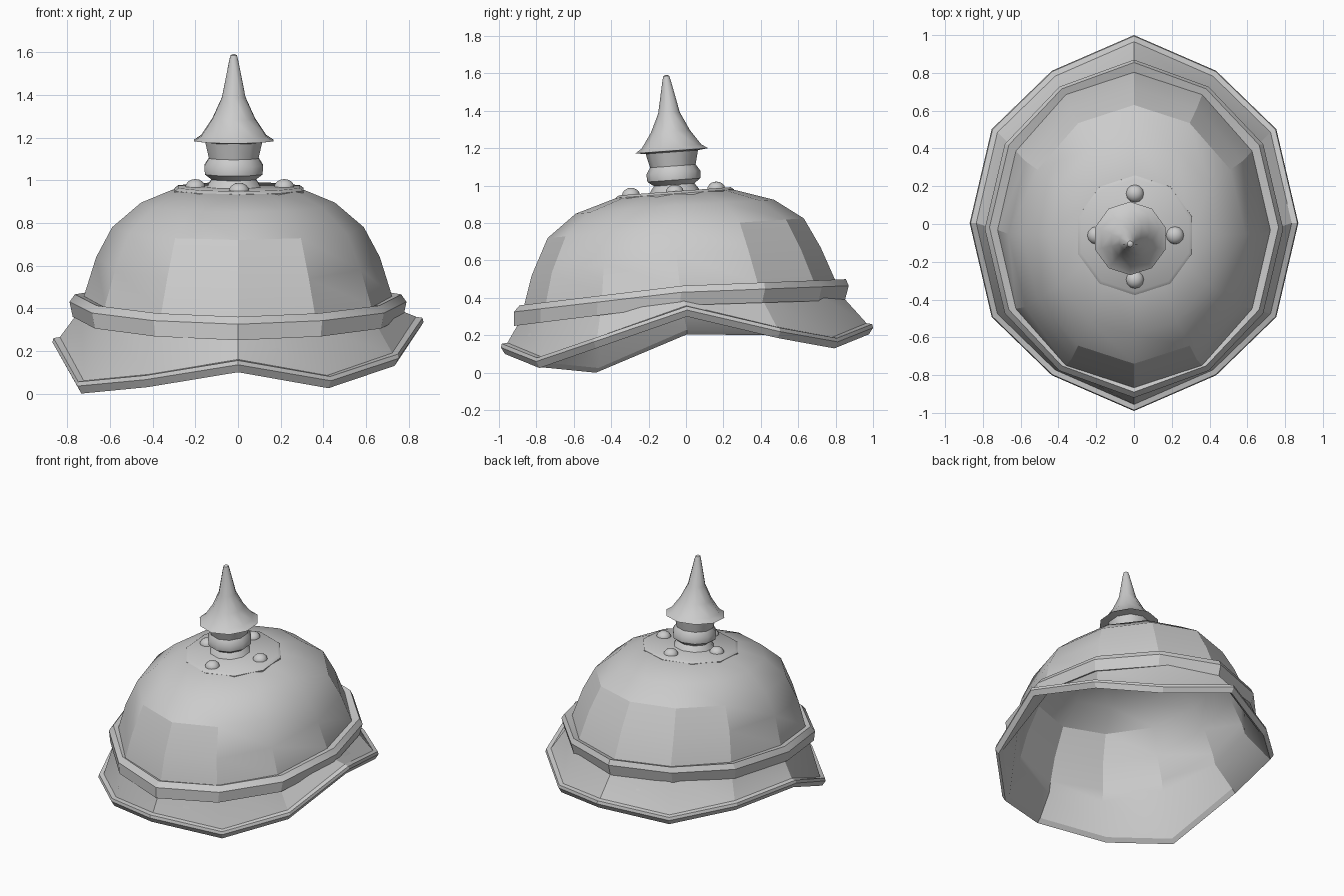
import bpy, bmesh, math
from mathutils import Matrix

if "Cube" in bpy.data.objects:
    bpy.data.objects.remove(bpy.data.objects["Cube"])

N = 12


def ring(rx, yf, yb, zf, zs, zb, k=0.86):
    """Twelve-sided oval ring; z runs from front through sides to back."""
    yc = (yf + yb) / 2
    pts = []
    for i in range(N):
        a = 2 * math.pi * i / N
        c = math.cos(a)                      # 1 at the front, -1 at the back
        f = abs(c) * (k / 0.866 if 0.8 < abs(c) < 0.9 else 1)
        y = yc + f * ((yf - yc) if c > 0 else (yb - yc))
        z = zs + f * ((zf - zs) if c > 0 else (zb - zs))
        pts.append((rx * math.sin(a), y, z))
    return pts


def loft(name, rings, cap_start=False, cap_end=False, closed=False, angle=25):
    bm = bmesh.new()
    rows = [[bm.verts.new(p) for p in r] for r in rings]
    pairs = list(zip(rows, rows[1:]))
    if closed:
        pairs.append((rows[-1], rows[0]))
    for a, b in pairs:
        n = len(a)
        for i in range(n):
            j = (i + 1) % n
            bm.faces.new((a[i], a[j], b[j], b[i]))
    if cap_start:
        bm.faces.new(rows[0][::-1])
    if cap_end:
        bm.faces.new(rows[-1])
    bmesh.ops.recalc_face_normals(bm, faces=bm.faces)
    me = bpy.data.meshes.new(name)
    bm.to_mesh(me)
    bm.free()
    ob = bpy.data.objects.new(name, me)
    bpy.context.collection.objects.link(ob)
    smooth(ob, angle)
    return ob


def smooth(ob, angle):
    bpy.ops.object.select_all(action='DESELECT')
    ob.select_set(True)
    bpy.context.view_layer.objects.active = ob
    bpy.ops.object.shade_smooth_by_angle(angle=math.radians(angle))


def lathe(name, profile, sides=10):
    """Turned part from (radius, height) points, first side vertex at the back."""
    rings = [[(r * math.sin(2 * math.pi * i / sides), r * math.cos(2 * math.pi * i / sides), z)
              for i in range(sides)] for r, z in profile]
    return loft(name, rings, True, True, angle=40)


# Shell: dome rings from crown to brim joint
dome = [(0.31, -0.37, 0.25, 0.935, 0.955, 0.98),
        (0.455, -0.59, 0.47, 0.85, 0.895, 0.925),
        (0.59, -0.74, 0.63, 0.72, 0.78, 0.825),
        (0.665, -0.825, 0.72, 0.52, 0.64, 0.67),
        (0.72, -0.865, 0.80, 0.36, 0.465, 0.49),
        (0.735, -0.88, 0.825, 0.29, 0.40, 0.42)]
t = 0.03
inner = [(rx - t, yf + t, yb - t, zf - t * d, zs - t * d, zb - t * d)
         for (rx, yf, yb, zf, zs, zb), d in zip(dome, (1, .9, .6, .4, .3, .6))]

# Wavy brim edge heights, counted from the front round the +x side
low = [0.10, 0.025, 0.13, 0.30, 0.185, 0.13, 0.205, 0.13, 0.20, 0.205, 0.0, 0.03]


def brim(inset, lift):
    base = ring(0.87 - inset, -0.99 + inset, 1.0 - inset, 0, 0, 0, 0.81)
    return [(x, y, z + lift) for (x, y, _), z in zip(base, low)]


edge = [brim(0.035, 0.06), brim(0.005, 0.055), brim(0.0, 0.035), brim(0.022, 0.0), brim(0.05, 0.025)]
shell = [ring(*r) for r in dome] + edge + [ring(*r) for r in reversed(inner)]
loft("helmet_shell", shell, True, True)

# Raised band around the foot of the dome
loft("dome_band", [ring(0.715, -0.855, 0.80, 0.35, 0.455, 0.48, 0.84),
                   ring(0.765, -0.89, 0.855, 0.36, 0.465, 0.50, 0.84),
                   ring(0.79, -0.92, 0.87, 0.325, 0.43, 0.465, 0.84),
                   ring(0.775, -0.92, 0.85, 0.25, 0.36, 0.388, 0.84),
                   ring(0.725, -0.87, 0.81, 0.27, 0.375, 0.40, 0.84)], closed=True)

# Crown plate, studs and spike share the slight forward tilt of the crown
tilt = Matrix.Rotation(math.radians(4.2), 4, 'X')
frame = Matrix.Translation((0.005, -0.06, 0.965)) @ tilt

plate = lathe("crown_plate", [(0.318, -0.028), (0.318, -0.008), (0.30, 0.005)])
plate.matrix_world = frame

spike = lathe("spike", [(0.135, 0.0), (0.122, 0.022), (0.108, 0.04), (0.142, 0.065), (0.145, 0.105),
                        (0.122, 0.14), (0.14, 0.215), (0.195, 0.222), (0.16, 0.245), (0.105, 0.325),
                        (0.058, 0.425), (0.022, 0.60), (0.016, 0.622), (0.006, 0.628)])
spike.matrix_world = Matrix.Translation((-0.025, 0, 0)) @ frame

for i, (x, y) in enumerate([(0, 0.222), (0, -0.235), (0.212, 0), (-0.205, 0)]):
    bpy.ops.mesh.primitive_uv_sphere_add(segments=12, ring_count=8, radius=0.048)
    stud = bpy.context.object
    stud.name = f"stud_{i + 1}"
    stud.matrix_world = frame @ Matrix.Translation((x, y, 0)) @ Matrix.Diagonal((1, 1, 0.85, 1))
    smooth(stud, 40)
